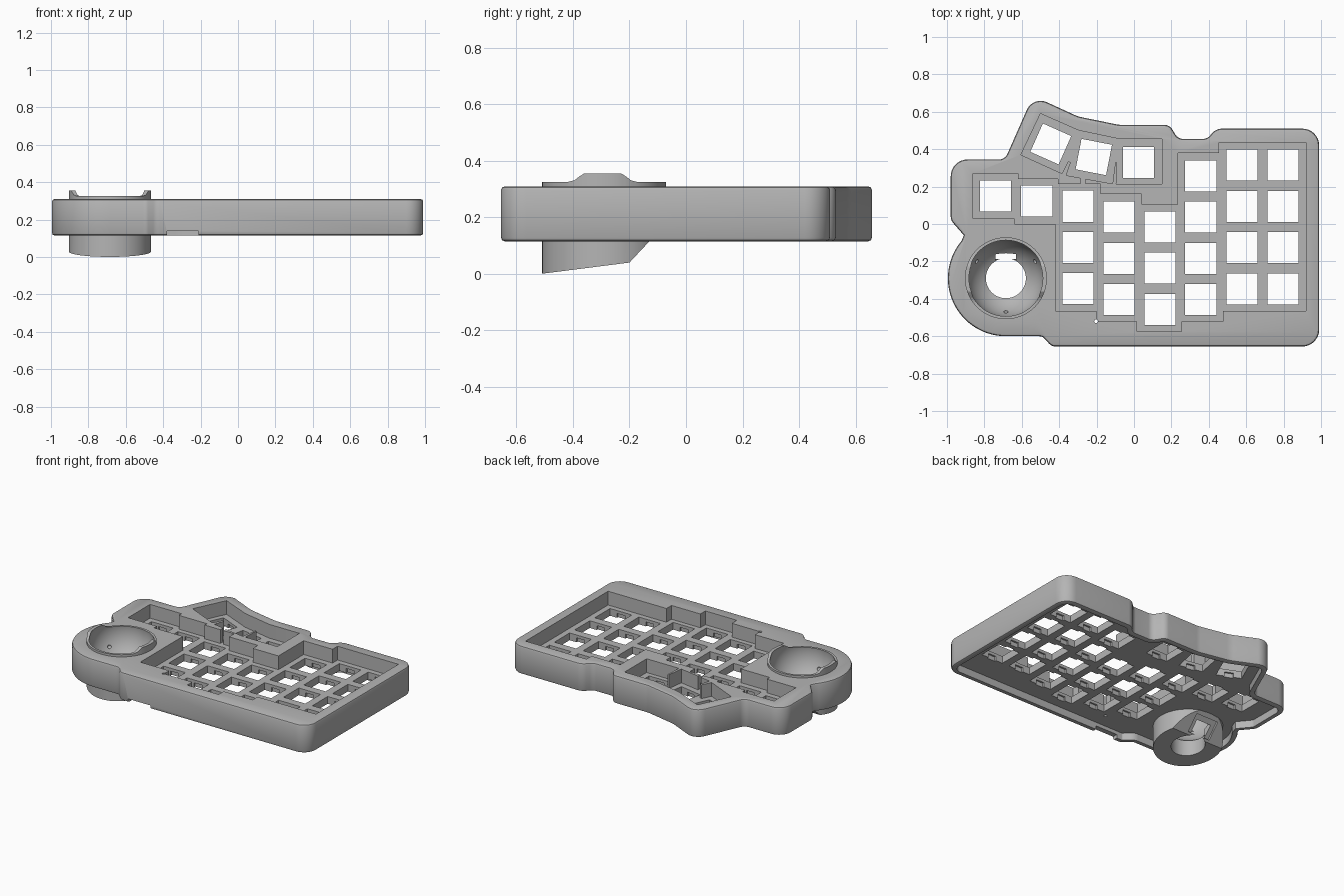
import bpy, bmesh
from math import sin, cos, tan, pi, radians
from mathutils import Vector, Matrix

if "Cube" in bpy.data.objects:
    bpy.data.objects.remove(bpy.data.objects["Cube"], do_unlink=True)

grey = bpy.data.materials.new("matte grey")
grey.use_nodes = True
grey.diffuse_color = (0.46, 0.46, 0.46, 1)
grey.node_tree.nodes["Principled BSDF"].inputs["Base Color"].default_value = (0.46, 0.46, 0.46, 1)

TOP, BASE, PLATE, UNDER = 0.31, 0.115, 0.215, 0.165
BALL = Vector((-0.685, -0.29, 0.30))


def finish(name, bm):
    bmesh.ops.recalc_face_normals(bm, faces=bm.faces)
    me = bpy.data.meshes.new(name)
    bm.to_mesh(me)
    bm.free()
    me.materials.append(grey)
    ob = bpy.data.objects.new(name, me)
    bpy.context.collection.objects.link(ob)
    return ob


def prism(pts, lo, hi, axis="z", bm=None):
    """Extrude a 2D outline along z, or a (y, z) outline along x."""
    bm = bm or bmesh.new()
    place = (lambda p, h: (p[0], p[1], h)) if axis == "z" else (lambda p, h: (h, p[0], p[1]))
    a = [bm.verts.new(place(p, lo)) for p in pts]
    b = [bm.verts.new(place(p, hi)) for p in pts]
    bm.faces.new(a[::-1])
    bm.faces.new(b)
    for i in range(len(pts)):
        j = (i + 1) % len(pts)
        bm.faces.new((a[i], a[j], b[j], b[i]))
    return bm


def disc(c, r, n=72, start=0, end=360, closed=True):
    steps = n if closed else n - 1
    angles = [radians(start + (end - start) * i / steps) for i in range(n)]
    return [(c[0] + r * cos(t), c[1] + r * sin(t)) for t in angles]


def rounded(corners):
    """Outline with each (x, y, radius) corner filleted."""
    out = []
    for i, (x, y, r) in enumerate(corners):
        p = Vector((x, y))
        if r == 0:
            out.append((x, y))
            continue
        u = Vector(corners[i - 1][:2]) - p
        v = Vector(corners[(i + 1) % len(corners)][:2]) - p
        half = u.angle(v) / 2
        d = min(r / tan(half), 0.48 * min(u.length, v.length))
        r = d * tan(half)
        u.normalize()
        v.normalize()
        mid = p + (u + v).normalized() * (r / sin(half))
        a, b = p + u * d - mid, p + v * d - mid
        sweep = pi - 2 * half
        for k in range(9):
            t = k / 8
            q = mid + (a * sin((1 - t) * sweep) + b * sin(t * sweep)) / sin(sweep)
            out.append((q.x, q.y))
    return out


def cut(ob, bm):
    """Subtract a bmesh from an object and drop the cutter."""
    tool = finish("cutter", bm)
    tool.hide_render = True
    mod = ob.modifiers.new("cut", "BOOLEAN")
    mod.operation, mod.solver, mod.object = "DIFFERENCE", "EXACT", tool
    dg = bpy.context.evaluated_depsgraph_get()
    me = bpy.data.meshes.new_from_object(ob.evaluated_get(dg))
    ob.modifiers.clear()
    ob.data = me
    bpy.data.objects.remove(tool, do_unlink=True)


def box(bm, centre, size, rot):
    m = Matrix.Translation(centre) @ rot @ Matrix.Diagonal((*size, 1))
    bmesh.ops.create_cube(bm, size=1, matrix=m)


# Case body: outline with a round lobe around the ball
outline = [(0.99, -0.655, 0.09), (0.99, 0.51, 0.09), (0.44, 0.51, 0.07), (0.39, 0.455, 0.05),
           (0.235, 0.455, 0.05), (0.19, 0.53, 0.05), (-0.08, 0.53, 0.15), (-0.3, 0.575, 0.2),
           (-0.54, 0.685, 0.08), (-0.69, 0.345, 0.05), (-0.98, 0.345, 0.09),
           (-0.98, 0.02, 0.06), (-0.91, -0.06, 0)]
outline += [(x, y, 0) for x, y in disc(BALL, 0.31, 30, 140, 270, False)]
outline += [(-0.49, -0.6, 0.04), (-0.44, -0.655, 0.05)]
bm = prism(rounded(outline), BASE, TOP)
bmesh.ops.recalc_face_normals(bm, faces=bm.faces)
rims = [e for e in bm.edges if abs(e.verts[0].co.z - e.verts[1].co.z) < 1e-5]
bmesh.ops.bevel(bm, geom=rims, offset=0.014, segments=2, profile=0.5, affect="EDGES")

# Open hollow on the underside
floor = min(bm.faces, key=lambda f: (round(f.calc_center_median().z, 4), -f.calc_area()))
bmesh.ops.inset_region(bm, faces=[floor], thickness=0.022)
lid = bmesh.ops.extrude_discrete_faces(bm, faces=[floor])["faces"][0]
bmesh.ops.translate(bm, verts=lid.verts, vec=(0, 0, UNDER - BASE))
case = finish("case", bm)

# Key wells sunk in the top
main_well = [(-0.86, 0.03), (-0.64, 0.03), (-0.64, 0), (-0.42, 0), (-0.42, -0.465),
             (-0.2, -0.465), (-0.2, -0.52), (0.015, -0.52), (0.015, -0.575), (0.255, -0.575),
             (0.255, -0.52), (0.475, -0.52), (0.475, -0.465), (0.92, -0.465), (0.92, 0.435),
             (0.455, 0.435), (0.455, 0.38), (0.235, 0.38), (0.235, 0.105), (0.04, 0.105),
             (0.04, 0.16), (-0.18, 0.16), (-0.18, 0.215), (-0.26, 0.215), (-0.26, 0.26),
             (-0.285, 0.26), (-0.285, 0.215), (-0.405, 0.215), (-0.405, 0.24),
             (-0.62, 0.24), (-0.62, 0.27), (-0.86, 0.27)]
thumb_well = [(-0.605, 0.37), (-0.385, 0.27), (-0.352, 0.335), (-0.338, 0.33), (-0.362, 0.26),
              (-0.115, 0.215), (-0.1, 0.33), (-0.09, 0.33), (-0.095, 0.215), (0.15, 0.215),
              (0.15, 0.455), (-0.08, 0.455), (-0.295, 0.5), (-0.5, 0.59)]
for well in (main_well, thumb_well):
    cut(case, prism(well, PLATE, 0.4))

# Switch holes: columns of (x, top y, count), then the angled thumb keys
keys = [(x, y - 0.2205 * k, 0) for x, y, n in
        [(-0.74, 0.15, 1), (-0.52, 0.123, 1), (-0.3, 0.095, 3), (-0.08, 0.037, 3),
         (0.139, -0.015, 3), (0.357, 0.257, 4), (0.577, 0.315, 4), (0.797, 0.315, 4)]
        for k in range(n)]
keys += [(-0.445, 0.428, -24), (-0.215, 0.358, -11), (0.025, 0.33, 0)]
holes, notches = bmesh.new(), bmesh.new()
for x, y, angle in keys:
    turn = Matrix.Rotation(radians(angle), 4, "Z")
    box(holes, (x, y, 0.19), (0.166, 0.166, 0.2), turn)
    box(notches, (x, y, 0.16), (0.06, 0.19, 0.07), turn)
cut(case, holes)
cut(case, notches)

# Cable notch, reset hole and the opening for the ball socket
slot = bmesh.new()
box(slot, (-0.295, -0.64, 0.11), (0.17, 0.1, 0.06), Matrix())
cut(case, slot)
cut(case, prism(disc((-0.203, -0.52), 0.01, 16), 0.1, 0.4))
cut(case, prism(disc(BALL, 0.214), 0, 0.5))

# Ball socket: slanted underside, raised lips left and right
socket = finish("ball_socket", prism(disc(BALL, 0.219), -0.05, 0.355))
cut(socket, prism([(-0.6, -0.1), (0.1, -0.1), (0.1, 0.211), (-0.04, 0.211), (-0.2, 0.04),
                   (-0.6, -0.011)], -1.2, 0, "x"))
for s in (-1, 1):
    lip = [(0.065, 0.4), (0.065, 0.356), (0.085, 0.343), (0.1, 0.331), (0.125, 0.325),
           (0.3, 0.325), (0.3, 0.4)]
    cut(socket, prism([(BALL.y - 0.005 + s * y, z) for y, z in lip], -1.2, 0, "x"))
ball = bmesh.new()
bmesh.ops.create_uvsphere(ball, u_segments=72, v_segments=36, radius=0.205,
                          matrix=Matrix.Translation(BALL))
cut(socket, ball)
cut(socket, prism(disc(BALL, 0.107, 48), -0.1, 0.3))

# Sensor window and its shallow pocket in the slanted face
tilt = Matrix.Rotation(radians(47), 4, "X")
for size, centre in (((0.11, 0.075, 0.2), (BALL.x, -0.158, 0.095)),
                     ((0.17, 0.125, 0.03), (BALL.x, -0.145, 0.098))):
    window = bmesh.new()
    box(window, centre, size, tilt)
    cut(socket, window)

# Three bearing seats in the cup
for a in (30, 150, 270):
    seat = bmesh.new()
    spot = BALL + Vector((0.18 * cos(radians(a)), 0.18 * sin(radians(a)), -0.098))
    bmesh.ops.create_icosphere(seat, subdivisions=2, radius=0.013, matrix=Matrix.Translation(spot))
    cut(socket, seat)

# Smooth curves, crisp edges
bpy.ops.object.select_all(action="DESELECT")
for ob in (case, socket):
    ob.select_set(True)
bpy.context.view_layer.objects.active = case
bpy.ops.object.shade_smooth_by_angle(angle=radians(30))
